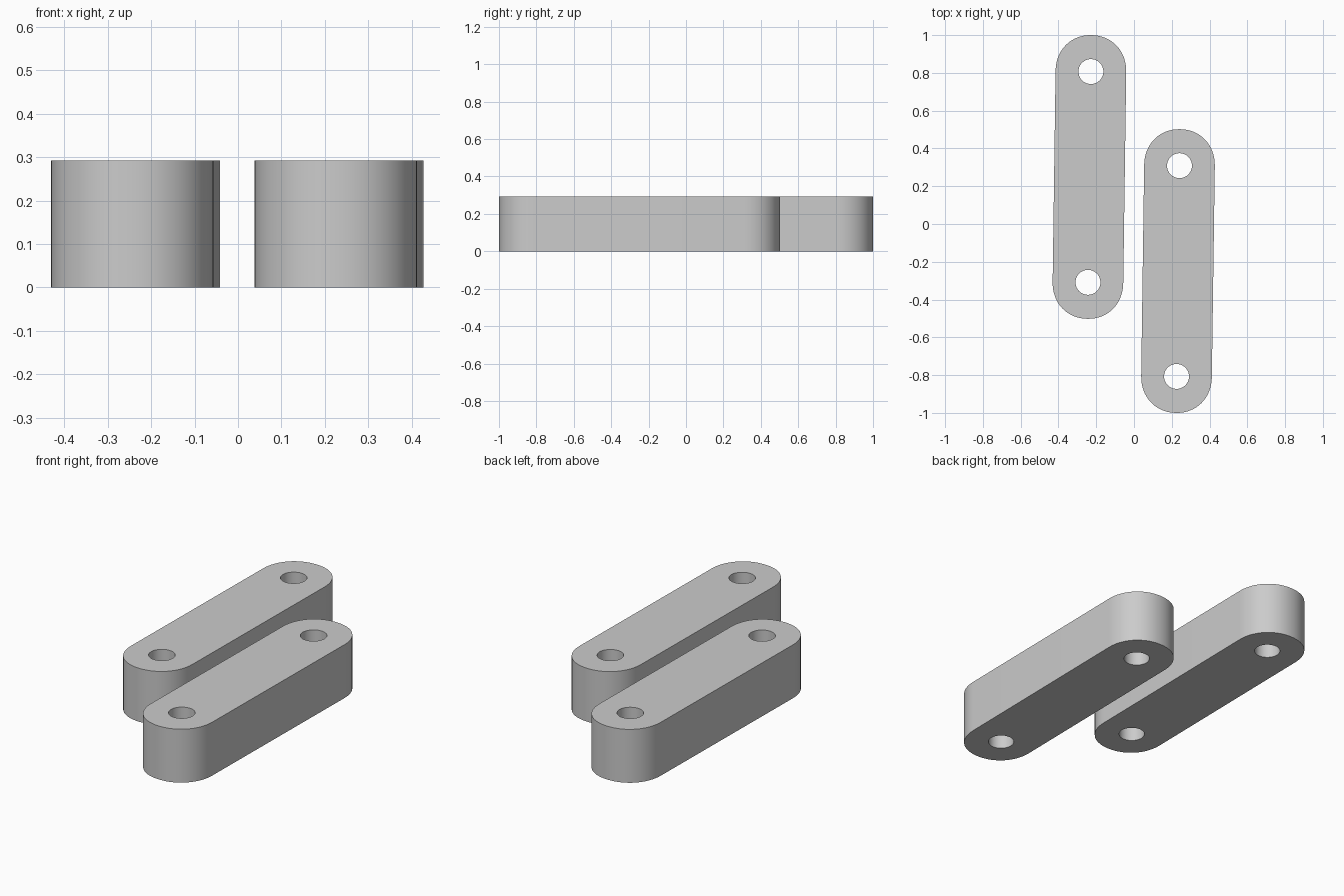
import bpy, bmesh, math
from mathutils import Vector

HEIGHT = 0.292
HALF_WIDTH = 0.187
HALF_LENGTH = 0.751
HOLE_OFFSET = 0.558
HOLE_RADIUS = 0.066
TILT = math.radians(-0.8)

cube = bpy.data.objects.get("Cube")
if cube:
    bpy.data.objects.remove(cube, do_unlink=True)

# Plain grey
grey = bpy.data.materials.new("grey")
grey.use_nodes = True
colour = (0.6, 0.6, 0.6, 1)
grey.diffuse_color = colour
grey.node_tree.nodes["Principled BSDF"].inputs["Base Color"].default_value = colour


def soft_power(v, exponent=2 / 2.1):
    return math.copysign(abs(v) ** exponent, v)


def outline():
    """Long bar with slightly squared, rounded ends."""
    points, steps = [], 32
    cap = HALF_LENGTH - HOLE_OFFSET
    for side in (1, -1):
        for i in range(steps + 1):
            a = math.pi * i / steps
            x = HALF_WIDTH * soft_power(math.cos(a))
            y = HOLE_OFFSET + cap * soft_power(math.sin(a))
            points.append((side * x, side * y))
    return points


def circle(cy, steps=40):
    angles = [2 * math.pi * i / steps for i in range(steps)]
    return [(HOLE_RADIUS * math.cos(a), cy + HOLE_RADIUS * math.sin(a)) for a in angles]


def link(name, x, y):
    bm = bmesh.new()
    edges = []
    for loop in (outline(), circle(HOLE_OFFSET), circle(-HOLE_OFFSET)):
        verts = [bm.verts.new((px, py, 0)) for px, py in loop]
        edges += [bm.edges.new((v, verts[i - 1])) for i, v in enumerate(verts)]
    # Fill the profile around the holes, then raise it to full height
    bmesh.ops.triangle_fill(bm, edges=edges, use_beauty=True, normal=Vector((0, 0, 1)))
    raised = bmesh.ops.extrude_face_region(bm, geom=bm.faces[:], use_keep_orig=True)
    top = [g for g in raised["geom"] if isinstance(g, bmesh.types.BMVert)]
    bmesh.ops.translate(bm, verts=top, vec=(0, 0, HEIGHT))
    bmesh.ops.recalc_face_normals(bm, faces=bm.faces[:])
    mesh = bpy.data.meshes.new(name)
    bm.to_mesh(mesh)
    bm.free()
    mesh.materials.append(grey)
    obj = bpy.data.objects.new(name, mesh)
    bpy.context.collection.objects.link(obj)
    obj.location = (x, y, 0)
    obj.rotation_euler.z = TILT
    bpy.ops.object.select_all(action="DESELECT")
    obj.select_set(True)
    bpy.context.view_layer.objects.active = obj
    bpy.ops.object.shade_smooth_by_angle(angle=math.radians(30))


# Two staggered, matching links
link("right_link", -0.236, 0.249)
link("left_link", 0.233, -0.249)
